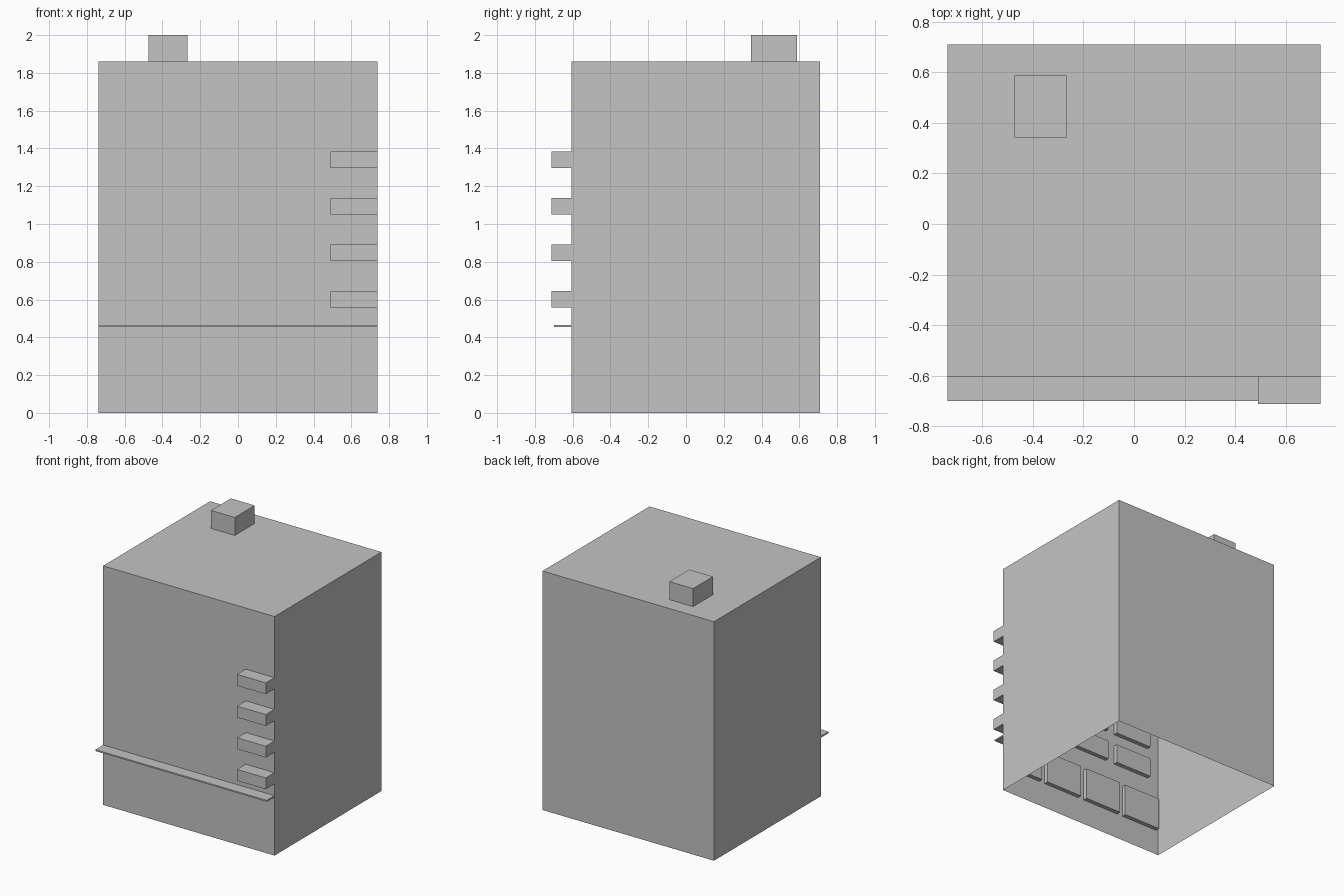
import bpy, bmesh

if "Cube" in bpy.data.objects:
    bpy.data.objects.remove(bpy.data.objects["Cube"])

grey = bpy.data.materials.new("light_grey")
grey.diffuse_color = (0.55, 0.55, 0.55, 1)
grey.use_nodes = True
grey.node_tree.nodes["Principled BSDF"].inputs["Base Color"].default_value = grey.diffuse_color

HALF_X, FRONT, BACK, ROOF = 0.738, -0.605, 0.71, 1.86


def box(name, lo, hi, skip=()):
    """Axis-aligned box; skip lists the z directions (+1, -1) left open."""
    bm = bmesh.new()
    bmesh.ops.create_cube(bm, size=1)
    bm.normal_update()
    drop = [f for f in bm.faces if round(f.normal.z) in skip and abs(f.normal.z) > 0.5]
    bmesh.ops.delete(bm, geom=drop, context='FACES')
    for v in bm.verts:
        for i in range(3):
            v.co[i] = (lo[i] + hi[i]) / 2 + v.co[i] * (hi[i] - lo[i])
    mesh = bpy.data.meshes.new(name)
    bm.to_mesh(mesh)
    bm.free()
    mesh.materials.append(grey)
    obj = bpy.data.objects.new(name, mesh)
    bpy.context.collection.objects.link(obj)
    return obj


# Building shell, open underneath
box("building_shell", (-HALF_X, FRONT, 0), (HALF_X, BACK, ROOF), skip=(-1,))

# Small roof hut
box("roof_hut", (-0.473, 0.343, ROOF), (-0.268, 0.588, 2.0))

# Thin canopy above the ground floor
box("canopy", (-HALF_X, -0.70, 0.455), (HALF_X, FRONT, 0.466))

# Corner balconies
for i in range(4):
    z = 0.557 + 0.2465 * i
    box(f"balcony_{i + 1}", (0.49, -0.712, z), (HALF_X, FRONT, z + 0.088))


# Window boxes set behind the front wall, showing on its inner side
def window(name, x, z0, z1):
    box(name, (x - 0.16, FRONT + 0.002, z0), (x + 0.16, FRONT + 0.035, z1))


for c in range(4):
    window(f"shop_window_{c + 1}", -0.555 + 0.37 * c, 0.20, 0.45)
for r in range(5):
    for c in range(3):
        z = 0.61 + 0.2465 * r
        window(f"upper_window_{r + 1}_{c + 1}", -0.475 + 0.40 * c, z, z + 0.15)
